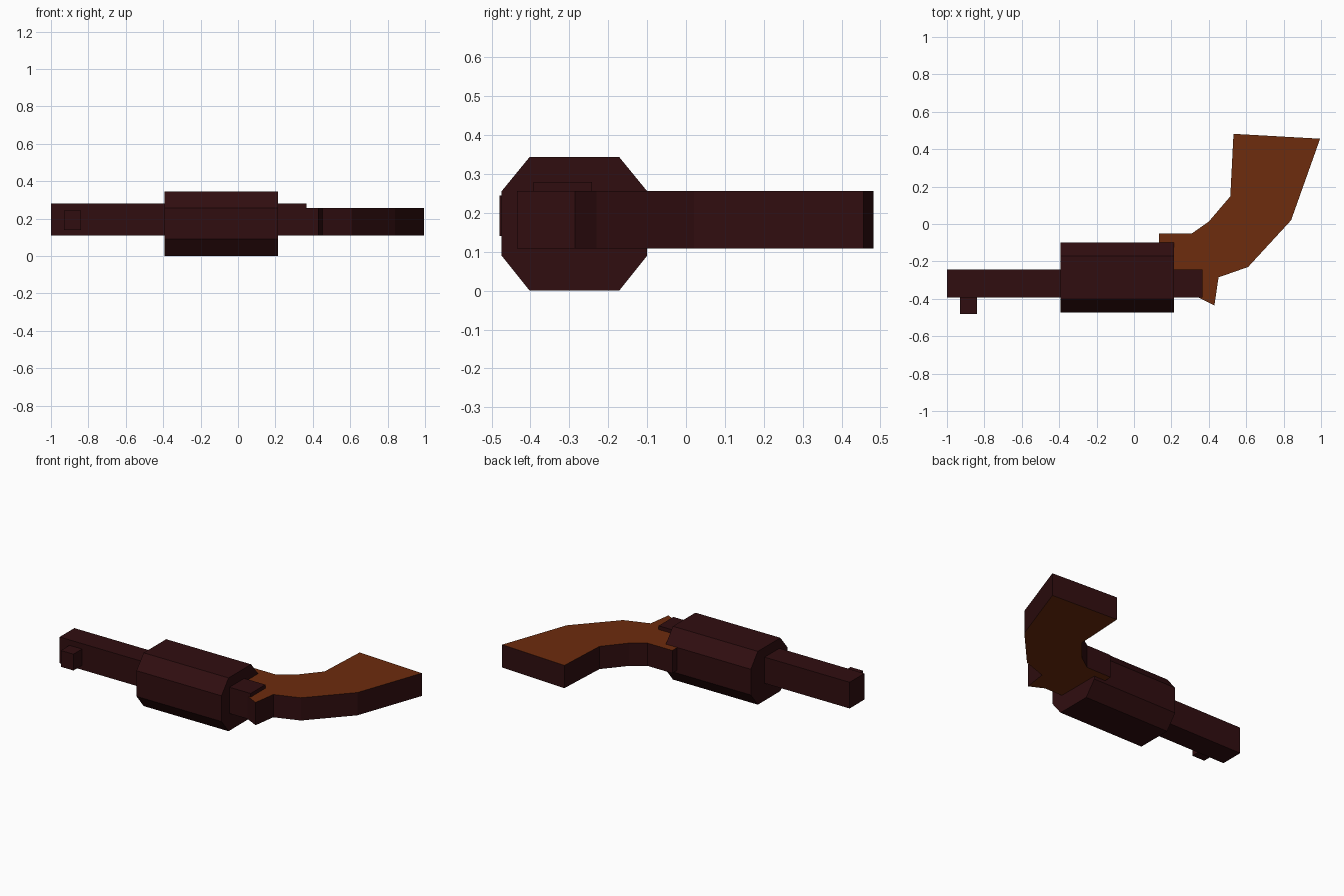
import bpy, bmesh
from mathutils import Vector

if "Cube" in bpy.data.objects:
    bpy.data.objects.remove(bpy.data.objects["Cube"])


def material(name, rgb):
    m = bpy.data.materials.new(name)
    m.diffuse_color = (*rgb, 1)
    m.use_nodes = True
    m.node_tree.nodes["Principled BSDF"].inputs["Base Color"].default_value = m.diffuse_color
    return m


dark = material("dark metal", (0.030, 0.0042, 0.005))
wood = material("brown wood", (0.155, 0.025, 0.004))


def prism(name, outline, depth, mats):
    """Extrude a closed outline of 3D points along the depth vector."""
    bm = bmesh.new()
    face = bm.faces.new([bm.verts.new(p) for p in outline])
    ext = bmesh.ops.extrude_face_region(bm, geom=[face], use_keep_orig=True)
    verts = [g for g in ext["geom"] if isinstance(g, bmesh.types.BMVert)]
    bmesh.ops.translate(bm, verts=verts, vec=Vector(depth))
    bmesh.ops.recalc_face_normals(bm, faces=bm.faces[:])
    # second material goes on the flat top and bottom faces
    if len(mats) > 1:
        for f in bm.faces:
            f.material_index = 1 if abs(f.normal.z) > 0.9 else 0
    me = bpy.data.meshes.new(name)
    bm.to_mesh(me)
    bm.free()
    for m in mats:
        me.materials.append(m)
    ob = bpy.data.objects.new(name, me)
    bpy.context.collection.objects.link(ob)
    return ob


def box(name, x0, x1, y0, y1, z0, z1):
    pts = [(x0, y0, z0), (x1, y0, z0), (x1, y1, z0), (x0, y1, z0)]
    return prism(name, pts, (0, 0, z1 - z0), [dark])


# Barrel running through the drum, and the front sight
box("barrel", -1.0, 0.365, -0.392, -0.242, 0.111, 0.28)
box("front_sight", -0.93, -0.84, -0.48, -0.385, 0.14, 0.245)

# Eight-sided drum
drum = [(-0.402, 0), (-0.172, 0), (-0.10, 0.09), (-0.10, 0.256),
        (-0.172, 0.344), (-0.402, 0.344), (-0.474, 0.256), (-0.474, 0.09)]
prism("drum", [(-0.393, y, z) for y, z in drum], (0.607, 0, 0), [dark])

# Curved grip with hammer spur: wooden cheeks, dark rim
grip = [(0.133, -0.05), (0.31, -0.05), (0.40, 0.013), (0.515, 0.148),
        (0.532, 0.482), (0.995, 0.456), (0.84, 0.02), (0.61, -0.23),
        (0.452, -0.285), (0.43, -0.435), (0.34, -0.39), (0.133, -0.39)]
prism("grip", [(x, y, 0.109) for x, y in grip], (0, 0, 0.147), [dark, wood])
